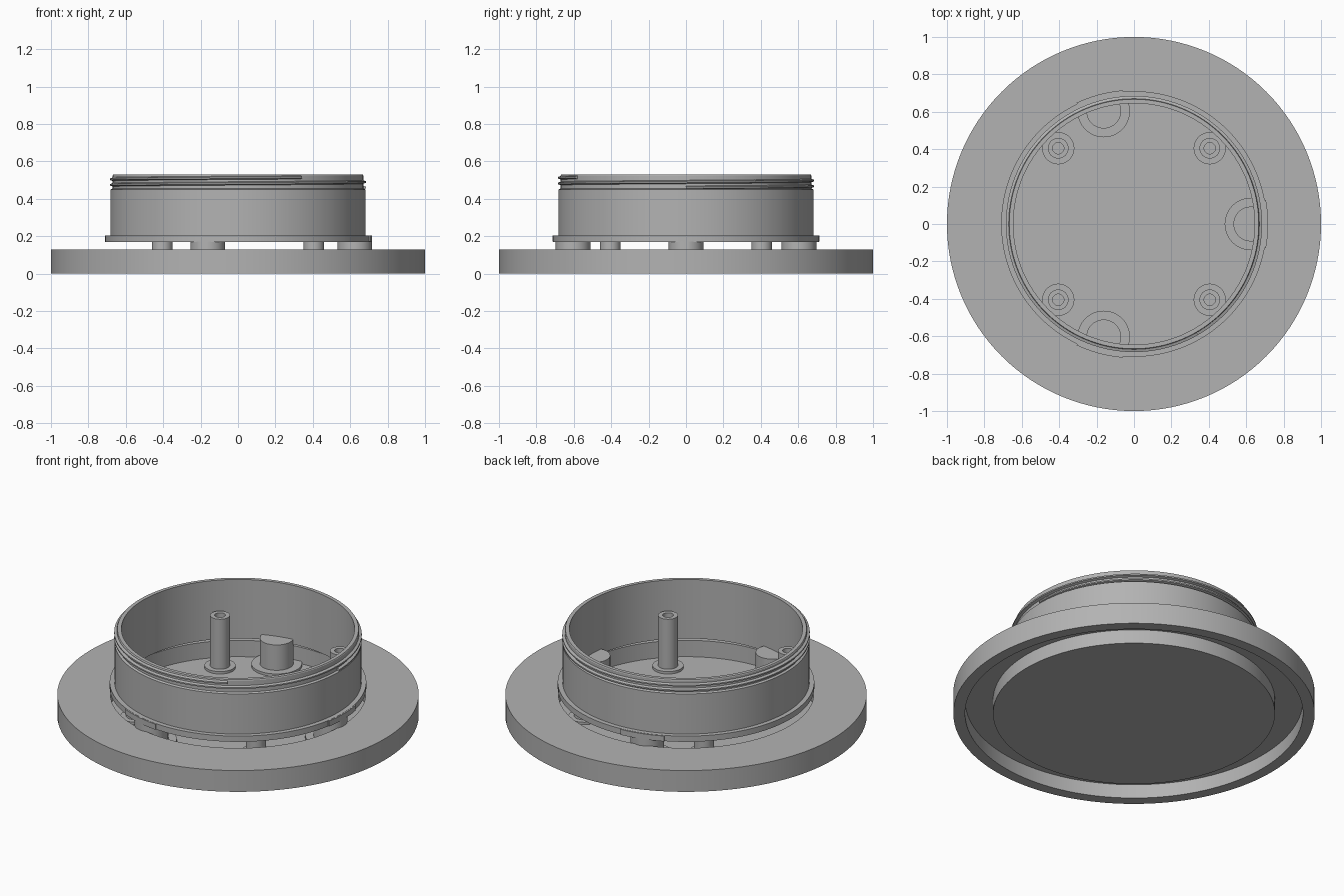
import bpy, bmesh, math
from math import cos, sin, pi, radians

if "Cube" in bpy.data.objects:
    bpy.data.objects.remove(bpy.data.objects["Cube"])

grey = bpy.data.materials.new("plain grey")
grey.use_nodes = True
COLOR = (0.45, 0.45, 0.45, 1)
grey.diffuse_color = COLOR
grey.node_tree.nodes["Principled BSDF"].inputs["Base Color"].default_value = COLOR


def finish(name, bm):
    bmesh.ops.remove_doubles(bm, verts=bm.verts, dist=1e-5)
    bmesh.ops.recalc_face_normals(bm, faces=bm.faces)
    mesh = bpy.data.meshes.new(name)
    bm.to_mesh(mesh)
    bm.free()
    mesh.materials.append(grey)
    obj = bpy.data.objects.new(name, mesh)
    bpy.context.collection.objects.link(obj)
    bpy.ops.object.select_all(action="DESELECT")
    obj.select_set(True)
    bpy.context.view_layer.objects.active = obj
    bpy.ops.object.shade_smooth_by_angle(angle=radians(30))
    return obj


def revolve(name, profile, center=(0, 0), steps=128, closed=False):
    """Turn a (radius, z) profile about a vertical axis."""
    bm = bmesh.new()
    verts = [bm.verts.new((r, 0, z)) for r, z in profile]
    pairs = list(zip(verts, verts[1:]))
    if closed:
        pairs.append((verts[-1], verts[0]))
    edges = [bm.edges.new(p) for p in pairs]
    bmesh.ops.spin(bm, geom=verts + edges, cent=(0, 0, 0), axis=(0, 0, 1),
                   angle=2 * pi, steps=steps, use_merge=True)
    bmesh.ops.translate(bm, verts=bm.verts, vec=(*center, 0))
    return finish(name, bm)


def prism(name, outline, z0, z1):
    bm = bmesh.new()
    base = bm.faces.new([bm.verts.new((x, y, z0)) for x, y in outline])
    top = bmesh.ops.extrude_face_region(bm, geom=[base], use_keep_orig=True)
    moved = [v for v in top["geom"] if isinstance(v, bmesh.types.BMVert)]
    bmesh.ops.translate(bm, verts=moved, vec=(0, 0, z1 - z0))
    return finish(name, bm)


def clipped_circle(cx, cy, radius, limit):
    """Circle outline held inside a larger circle about the centre."""
    points = []
    for i in range(64):
        a = 2 * pi * i / 64
        x, y = cx + radius * cos(a), cy + radius * sin(a)
        k = min(1, limit / math.hypot(x, y))
        points.append((x * k, y * k))
    return points


# Flange: a shallow cup on top, a ring groove underneath
FLOOR, RIM = 0.03, 0.13
revolve("flange", [(0, FLOOR), (0.706, FLOOR), (0.706, RIM), (1, RIM), (1, 0),
                   (0.935, 0), (0.935, 0.085), (0.78, 0.085), (0.78, 0), (0, 0)])

# Collar and thin-walled sleeve with a narrower neck
revolve("sleeve", [(0.645, 0.17), (0.71, 0.17), (0.71, 0.205), (0.683, 0.205),
                   (0.683, 0.45), (0.67, 0.455), (0.67, 0.525), (0.667, 0.53),
                   (0.645, 0.53)], closed=True)

# Screw thread: a triangular section swept up a helix
bm = bmesh.new()
previous = None
STEPS = 220
for i in range(STEPS + 1):
    t = i / STEPS
    a = radians(660 * t)
    z = 0.46 + 0.055 * t
    ring = [bm.verts.new((r * cos(a), r * sin(a), z + dz))
            for r, dz in ((0.668, -0.01), (0.685, -0.004), (0.685, 0.004), (0.668, 0.01))]
    if previous:
        for j in range(4):
            k = (j + 1) % 4
            bm.faces.new((previous[j], previous[k], ring[k], ring[j]))
    else:
        bm.faces.new(ring)
    previous = ring
bm.faces.new(previous)
finish("screw_thread", bm)

# Four hollow screw posts on round bases
for sx in (-1, 1):
    for sy in (-1, 1):
        revolve("screw_post",
                [(0, FLOOR - 0.01), (0.086, FLOOR - 0.01), (0.086, 0.045), (0.055, 0.045),
                 (0.055, 0.35), (0.03, 0.35), (0.03, 0.2), (0, 0.2)],
                center=(0.405 * sx, 0.405 * sy), steps=40)

# Three support pillars carrying the sleeve, each with a base and a collar lug
for degrees in (0, 105, 255):
    a = radians(degrees)
    cx, cy = 0.625 * cos(a), 0.625 * sin(a)
    prism("pillar_base", clipped_circle(cx, cy, 0.14, 0.71), FLOOR - 0.01, 0.045)
    prism("support_pillar", clipped_circle(cx, cy, 0.093, 0.717), FLOOR - 0.01, 0.2)
    sweep = [a + 0.18 * (i / 10 - 1) for i in range(21)]
    outline = [(0.717 * cos(b), 0.717 * sin(b)) for b in sweep]
    outline += [(0.69 * cos(b), 0.69 * sin(b)) for b in reversed(sweep)]
    prism("collar_lug", outline, 0.171, 0.204)
